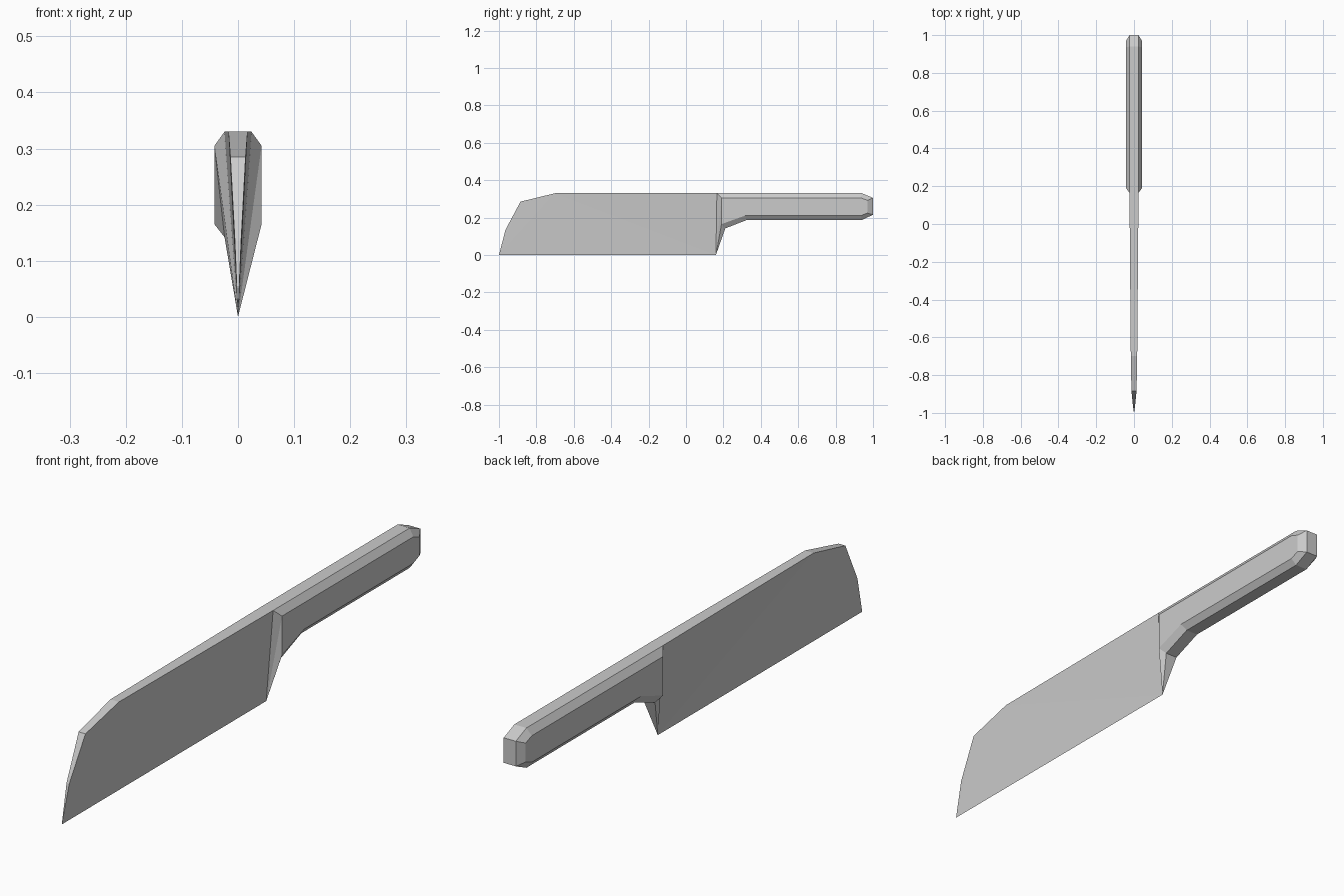
import bpy
import bmesh

cube = bpy.data.objects.get("Cube")
if cube:
    bpy.data.objects.remove(cube)

grey = bpy.data.materials.new("plain_grey")
grey.use_nodes = True
grey.diffuse_color = (0.6, 0.6, 0.6, 1)
grey.node_tree.nodes["Principled BSDF"].inputs["Base Color"].default_value = (0.6, 0.6, 0.6, 1)


def finish(bm, name):
    bmesh.ops.recalc_face_normals(bm, faces=bm.faces)
    mesh = bpy.data.meshes.new(name)
    bm.to_mesh(mesh)
    bm.free()
    mesh.materials.append(grey)
    bpy.context.collection.objects.link(bpy.data.objects.new(name, mesh))


def loop(bm, side, x, profile):
    return [bm.verts.new((side * x, y, z)) for y, z in profile]


HEEL = (0, 0.16, 0)
SPINE_HALF = 0.024

# Blade: a wedge from a tapered spine down to a sharp edge
bm = bmesh.new()
spine = [(SPINE_HALF, 0.165, 0.33), (0.017, -0.7, 0.33),
         (0.0135, -0.885, 0.285), (0.0055, -0.965, 0.135)]
heel = bm.verts.new(HEEL)
tip = bm.verts.new((0, -1, 0))
left, right = [[bm.verts.new((s * x, y, z)) for x, y, z in spine] for s in (1, -1)]
for row in (left, right):
    bm.faces.new((heel, row[0], row[1]))
    bm.faces.new((heel, row[1], tip))
    for a, b in zip(row[1:], row[2:]):
        bm.faces.new((a, b, tip))
for i in range(len(spine) - 1):
    bm.faces.new((left[i], left[i + 1], right[i + 1], right[i]))
bm.faces.new((left[-1], tip, right[-1]))
bm.faces.new((left[0], right[0], heel))
finish(bm, "blade")

# Handle: bevelled grip, with a guard drawn down to the blade heel
outer = [(0.165, 0.33), (0.94, 0.33), (1, 0.305), (1, 0.215),
         (0.94, 0.187), (0.325, 0.187), (0.21, 0.142)]
inner = [(0.19, 0.305), (0.935, 0.305), (0.97, 0.292), (0.97, 0.224),
         (0.935, 0.21), (0.315, 0.21), (0.19, 0.165)]
bm = bmesh.new()
heel = bm.verts.new(HEEL)
rims = []
for side in (1, -1):
    rim = loop(bm, side, SPINE_HALF, outer)
    face = loop(bm, side, 0.042, inner)
    rims.append(rim)
    bm.faces.new(face)
    for i in range(len(rim) - 1):
        bm.faces.new((rim[i], rim[i + 1], face[i + 1], face[i]))
    # Guard facets, folded differently on each side
    bm.faces.new((rim[0], face[0], heel))
    if side > 0:
        bm.faces.new((face[0], face[-1], heel))
        bm.faces.new((face[-1], rim[-1], heel))
    else:
        bm.faces.new((face[0], face[-1], rim[-1]))
        bm.faces.new((face[0], rim[-1], heel))
a, b = rims
for i in range(len(a) - 1):
    bm.faces.new((a[i], a[i + 1], b[i + 1], b[i]))
bm.faces.new((a[-1], b[-1], heel))
bm.faces.new((a[0], b[0], heel))
finish(bm, "handle")
